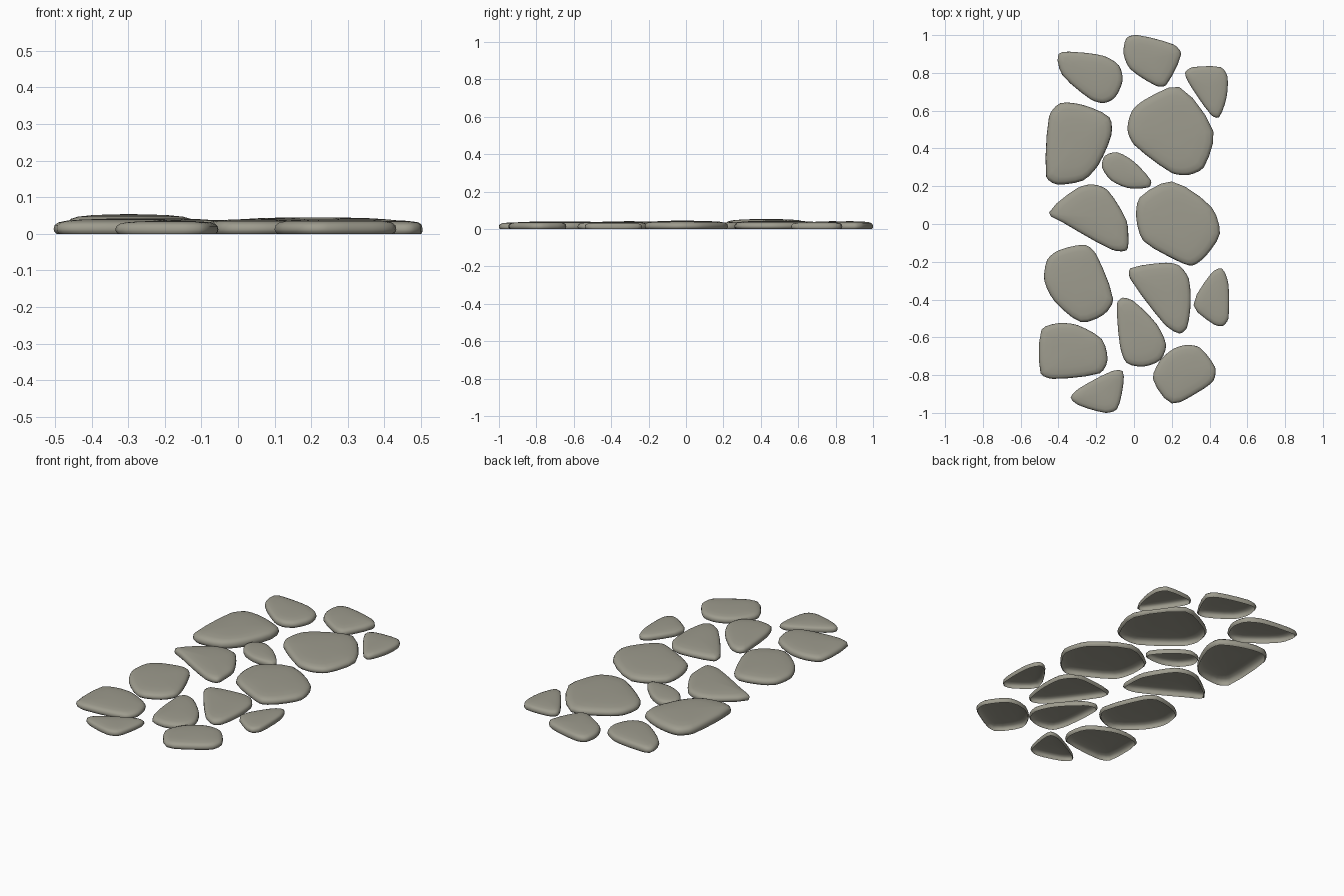
import bpy, bmesh
from mathutils import Vector

stone_grey = bpy.data.materials.new("stone grey")
stone_grey.diffuse_color = (0.34, 0.33, 0.27, 1)

# Pebble cross-section: (scale towards the middle, fraction of the height)
PROFILE = [(0.955, 0), (0.99, 0.15), (1, 0.32), (0.985, 0.58),
           (0.93, 0.76), (0.82, 0.87), (0.6, 0.945), (0.3, 0.985)]


def smooth_outline(pts, steps=3):
    """Closed rounded curve through the corner points."""
    p = [Vector(q) for q in pts]
    n, out = len(p), []
    for i in range(n):
        a, b, c, d = p[i - 1], p[i], p[(i + 1) % n], p[(i + 2) % n]
        k = (c - b).length
        ta = (c - a).normalized() * k * 0.75
        tb = (d - b).normalized() * k * 0.75
        for s in range(steps):
            t = s / steps
            out.append(b * (2*t**3 - 3*t*t + 1) + ta * (t**3 - 2*t*t + t)
                       + c * (3*t*t - 2*t**3) + tb * (t**3 - t*t))
    return out


def stone(name, height, *pts):
    """Low domed stone, open underneath; corners run clockwise."""
    line = smooth_outline(pts)
    mid = sum(line, Vector((0, 0))) / len(line)
    bm = bmesh.new()
    rings = []
    for scale, frac in PROFILE:
        ring = [mid + (q - mid) * scale for q in line]
        rings.append([bm.verts.new((q.x, q.y, height * frac)) for q in ring])
    top = bm.verts.new((mid.x, mid.y, height))
    n = len(line)
    for lo, hi in zip(rings, rings[1:]):
        for i in range(n):
            j = (i + 1) % n
            bm.faces.new((lo[j], lo[i], hi[i], hi[j]))
    for i in range(n):
        bm.faces.new((rings[-1][(i + 1) % n], rings[-1][i], top))
    for f in bm.faces:
        f.smooth = True
    me = bpy.data.meshes.new(name)
    bm.to_mesh(me)
    bm.free()
    me.materials.append(stone_grey)
    bpy.context.collection.objects.link(bpy.data.objects.new(name, me))


# Back row
stone("back_left_stone", 0.042, (-.40, .90), (-.31, .91), (-.16, .89), (-.08, .84),
      (-.06, .76), (-.10, .67), (-.16, .64), (-.23, .66), (-.38, .79))
stone("back_middle_stone", 0.042, (-.04, .985), (.02, 1), (.21, .95), (.25, .90),
      (.17, .735), (.12, .73), (-.02, .82), (-.055, .90))
stone("back_right_stone", 0.038, (.27, .80), (.31, .83), (.46, .83), (.495, .78),
      (.49, .67), (.45, .565), (.41, .575), (.30, .73))
# Large stones behind the middle
stone("large_left_stone", 0.054, (-.45, .57), (-.39, .64), (-.27, .63), (-.13, .565),
      (-.12, .47), (-.19, .31), (-.27, .23), (-.41, .21), (-.465, .25))
stone("large_right_stone", 0.045, (-.01, .60), (.06, .66), (.24, .725), (.42, .49),
      (.37, .30), (.29, .26), (.20, .27), (.0, .42), (-.035, .50))
stone("small_filler_stone", 0.038, (-.155, .36), (-.09, .38), (.0, .33), (.09, .23),
      (.08, .195), (-.03, .19), (-.12, .23), (-.17, .30))
# Middle row
stone("middle_left_stone", 0.042, (-.45, .06), (-.30, .19), (-.22, .21), (-.14, .18),
      (-.04, .02), (-.03, -.08), (-.04, -.14), (-.12, -.135), (-.38, .01))
stone("middle_right_stone", 0.045, (.03, .14), (.20, .225), (.41, .09), (.455, -.05),
      (.38, -.17), (.31, -.22), (.24, -.20), (.05, -.09), (.012, .03))
# In front of the middle
stone("front_middle_left_stone", 0.042, (-.46, -.19), (-.40, -.14), (-.26, -.11),
      (-.20, -.16), (-.11, -.40), (-.16, -.48), (-.28, -.52), (-.42, -.41), (-.475, -.30))
stone("front_middle_right_stone", 0.040, (-.02, -.235), (.17, -.205), (.24, -.22),
      (.29, -.29), (.30, -.42), (.28, -.55), (.24, -.58), (.16, -.53), (-.02, -.29))
stone("right_edge_stone", 0.036, (.41, -.26), (.465, -.235), (.50, -.32), (.50, -.50),
      (.47, -.54), (.42, -.53), (.315, -.43))
stone("front_centre_stone", 0.040, (-.09, -.42), (-.06, -.39), (.0, -.41), (.12, -.53),
      (.17, -.64), (.14, -.72), (.05, -.755), (-.04, -.735), (-.075, -.64))
# Front row
stone("front_left_stone", 0.041, (-.49, -.56), (-.40, -.525), (-.30, -.535), (-.17, -.61),
      (-.14, -.72), (-.18, -.79), (-.43, -.82), (-.495, -.79))
stone("front_right_stone", 0.040, (.10, -.82), (.14, -.72), (.21, -.66), (.28, -.64),
      (.35, -.655), (.43, -.76), (.42, -.83), (.34, -.89), (.20, -.95))
stone("front_edge_stone", 0.036, (-.335, -.92), (-.29, -.87), (-.12, -.78), (-.06, -.78),
      (-.06, -.87), (-.09, -.98), (-.15, -1), (-.29, -.96))
